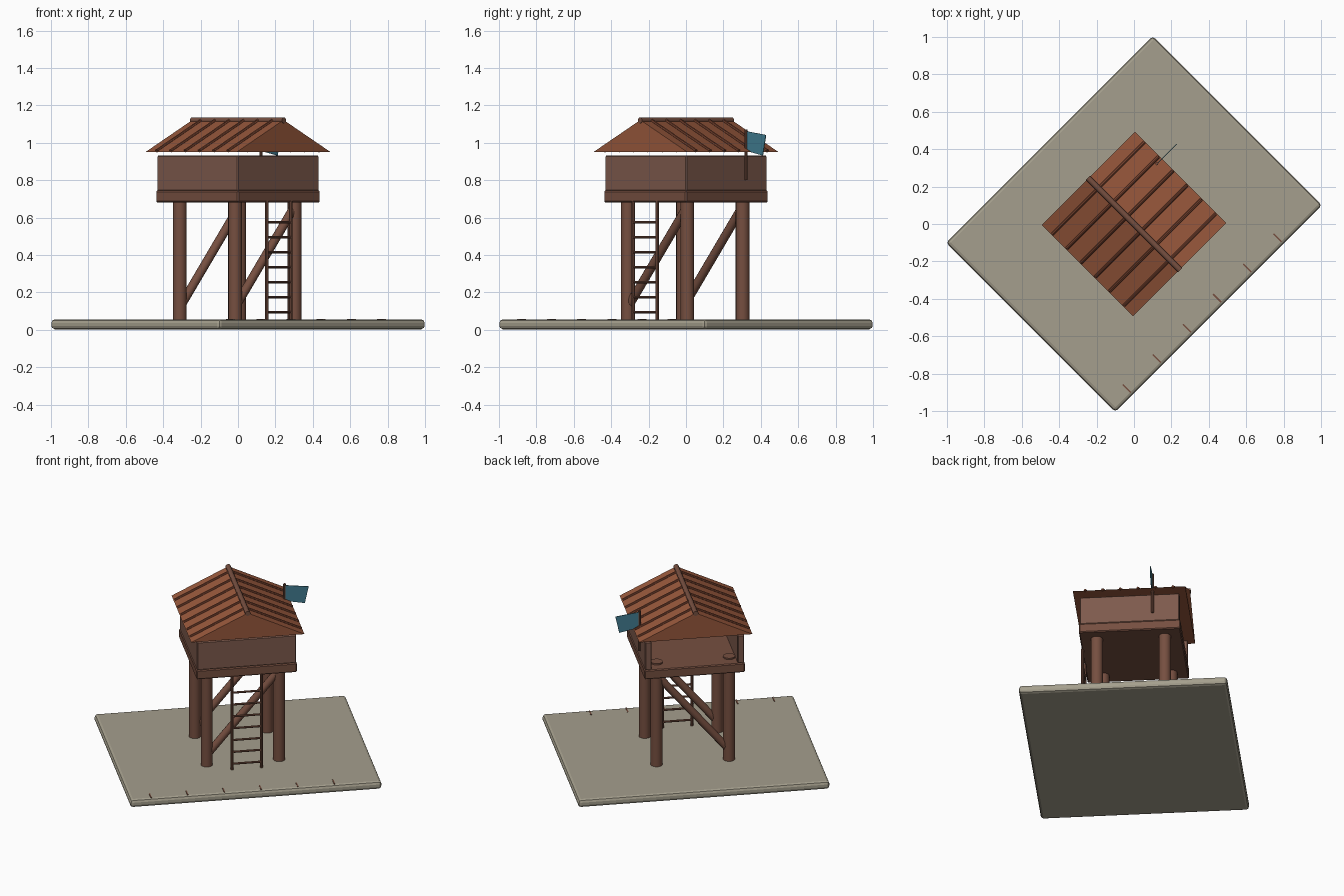
import bpy, bmesh, math
from mathutils import Matrix, Vector

if "Cube" in bpy.data.objects:
    bpy.data.objects.remove(bpy.data.objects["Cube"])

# Everything is laid out square to the hut, then turned 45 degrees about z
TURN = Matrix.Rotation(math.radians(45), 4, 'Z')


def material(name, r, g, b):
    m = bpy.data.materials.new(name)
    m.diffuse_color = [((c / 255 + 0.055) / 1.055) ** 2.4 for c in (r, g, b)] + [1]
    m.use_nodes = True
    m.node_tree.nodes["Principled BSDF"].inputs["Base Color"].default_value = m.diffuse_color
    return m


STONE = material("pale stone", 165, 159, 141)
TIMBER = material("timber brown", 118, 79, 64)
WALL = material("wall brown", 126, 90, 76)
ROOF = material("roof rust", 152, 88, 60)
BATTEN = material("batten brown", 122, 68, 48)
CLOTH = material("flag blue", 66, 126, 146)


def finish(name, bm, mat, bevel=0, segments=1, smooth=False):
    bmesh.ops.recalc_face_normals(bm, faces=bm.faces)
    me = bpy.data.meshes.new(name)
    bm.to_mesh(me)
    bm.free()
    me.transform(TURN)
    me.materials.append(mat)
    ob = bpy.data.objects.new(name, me)
    bpy.context.collection.objects.link(ob)
    if bevel:
        mod = ob.modifiers.new("bevel", 'BEVEL')
        mod.width, mod.segments = bevel, segments
    if smooth:
        bpy.ops.object.select_all(action='DESELECT')
        ob.select_set(True)
        bpy.context.view_layer.objects.active = ob
        bpy.ops.object.shade_smooth_by_angle(angle=math.radians(40))
    return ob


def box(name, lo, hi, mat, bevel=0, segments=1):
    lo, hi = Vector(lo), Vector(hi)
    bm = bmesh.new()
    bmesh.ops.create_cube(bm, size=1, matrix=Matrix.Translation((lo + hi) / 2)
                          @ Matrix.Diagonal((*(hi - lo), 1)))
    return finish(name, bm, mat, bevel, segments)


def rod(name, a, b, radius, mat, sides=12):
    a, b = Vector(a), Vector(b)
    d = b - a
    bm = bmesh.new()
    bmesh.ops.create_cone(bm, cap_ends=True, segments=sides, radius1=radius, radius2=radius,
                          depth=d.length, matrix=Matrix.Translation((a + b) / 2)
                          @ d.to_track_quat('Z', 'Y').to_matrix().to_4x4())
    return finish(name, bm, mat, smooth=True)


def prism(name, pts, offset, mat):
    bm = bmesh.new()
    face = bm.faces.new([bm.verts.new(p) for p in pts])
    ext = bmesh.ops.extrude_face_region(bm, geom=[face], use_keep_orig=True)
    verts = [g for g in ext["geom"] if isinstance(g, bmesh.types.BMVert)]
    bmesh.ops.translate(bm, verts=verts, vec=offset)
    return finish(name, bm, mat)


# Ground slab with small strips along one edge
box("ground_slab", (-0.781, -0.64, 0.003), (0.781, 0.64, 0.056), STONE, 0.018, 2)
for i in range(6):
    u = -0.65 + 0.228 * i
    box("edge_strip", (u - 0.004, -0.625, 0.045), (u + 0.004, -0.565, 0.059), TIMBER)

# Four posts, tops just through the floor
PU, PV = 0.225, 0.209
for su in (-1, 1):
    for sv in (-1, 1):
        u, v = su * PU - 0.006, sv * PV
        rod("post", (u, v, 0.045), (u, v, 0.753), 0.037, TIMBER, 16)

# Diagonal braces on two opposite sides
for v in (-PV, PV):
    rod("brace", (-PU - 0.006, v, 0.12), (PU - 0.006, v, 0.66), 0.024, TIMBER, 12)

# Ladder
for u in (-0.091, 0.091):
    rod("ladder_rail", (u, -0.308, 0.05), (u, -0.308, 0.69), 0.009, TIMBER, 8)
for i in range(7):
    z = 0.095 + 0.08 * i
    rod("ladder_rung", (-0.091, -0.308, z), (0.091, -0.308, z), 0.007, TIMBER, 8)

# Floor and three walls, the back side stays open
box("floor", (-0.312, -0.312, 0.682), (0.312, 0.312, 0.744), TIMBER, 0.006)
box("front_wall", (-0.306, -0.306, 0.742), (0.306, -0.268, 0.931), WALL, 0.005)
for s in (-1, 1):
    u1, u2 = sorted((s * 0.268, s * 0.308))
    box("side_wall", (u1, -0.306, 0.742), (u2, 0.306, 0.931), WALL, 0.005)

# Solid gable roof, battens down both slopes, ridge beam
EAVE, APEX, HALF = 0.952, 1.122, 0.352
prism("roof", [(-HALF, -0.345, EAVE), (HALF, -0.345, EAVE), (0, -0.345, APEX)],
      (0, 0.69, 0), ROOF)
for s in (-1, 1):
    for i in range(6):
        v = -0.27 + 0.108 * i
        rod("roof_batten", (0, v, APEX + 0.002), (s * (HALF - 0.006), v, EAVE + 0.005),
            0.009, BATTEN, 8)
rod("ridge_beam", (0, -0.348, 1.12), (0, 0.348, 1.12), 0.016, TIMBER, 10)

# Flag on a pole through the eave
rod("flag_pole", (0.314, 0.141, 0.80), (0.314, 0.141, 1.072), 0.008, TIMBER, 8)
prism("flag", [(0.316, 0.139, 0.957), (0.44, 0.139, 0.932),
               (0.464, 0.139, 1.042), (0.316, 0.139, 1.062)], (0, 0.004, 0), CLOTH)
